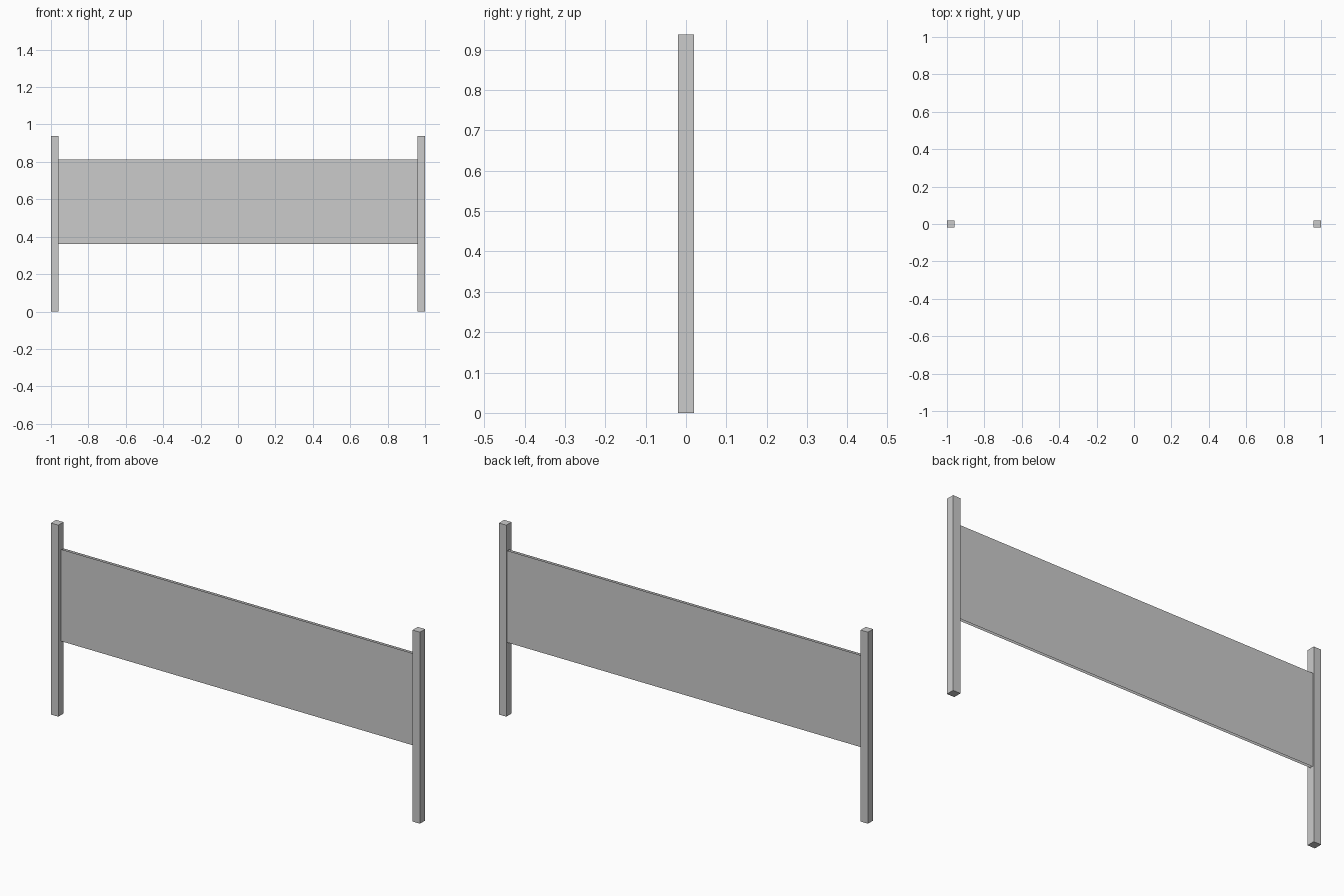
import bpy, bmesh

if "Cube" in bpy.data.objects:
    bpy.data.objects.remove(bpy.data.objects["Cube"])

POST, HEIGHT = 0.04, 0.938       # post thickness and height
Z0, Z1 = 0.362, 0.812            # banner bottom and top


def mesh_object(name, bm):
    me = bpy.data.meshes.new(name)
    bm.to_mesh(me)
    bm.free()
    ob = bpy.data.objects.new(name, me)
    bpy.context.collection.objects.link(ob)
    return ob


# Square posts at both ends
for side, sx in (("left", -1), ("right", 1)):
    bm = bmesh.new()
    bmesh.ops.create_cube(bm, size=1)
    bmesh.ops.scale(bm, vec=(POST, POST, HEIGHT), verts=bm.verts)
    bmesh.ops.translate(bm, vec=(sx * (1 - POST / 2), 0, HEIGHT / 2), verts=bm.verts)
    mesh_object(side + "_post", bm)

# Two thin open sheets between the posts, front and back
X = 1 - POST
for side, y, s in (("front", 0.001, 1), ("back", 0.015, -1)):
    bm = bmesh.new()
    bm.faces.new([bm.verts.new((s * x, y, z))
                  for x, z in ((-X, Z0), (X, Z0), (X, Z1), (-X, Z1))])
    mesh_object(side + "_sheet", bm)
